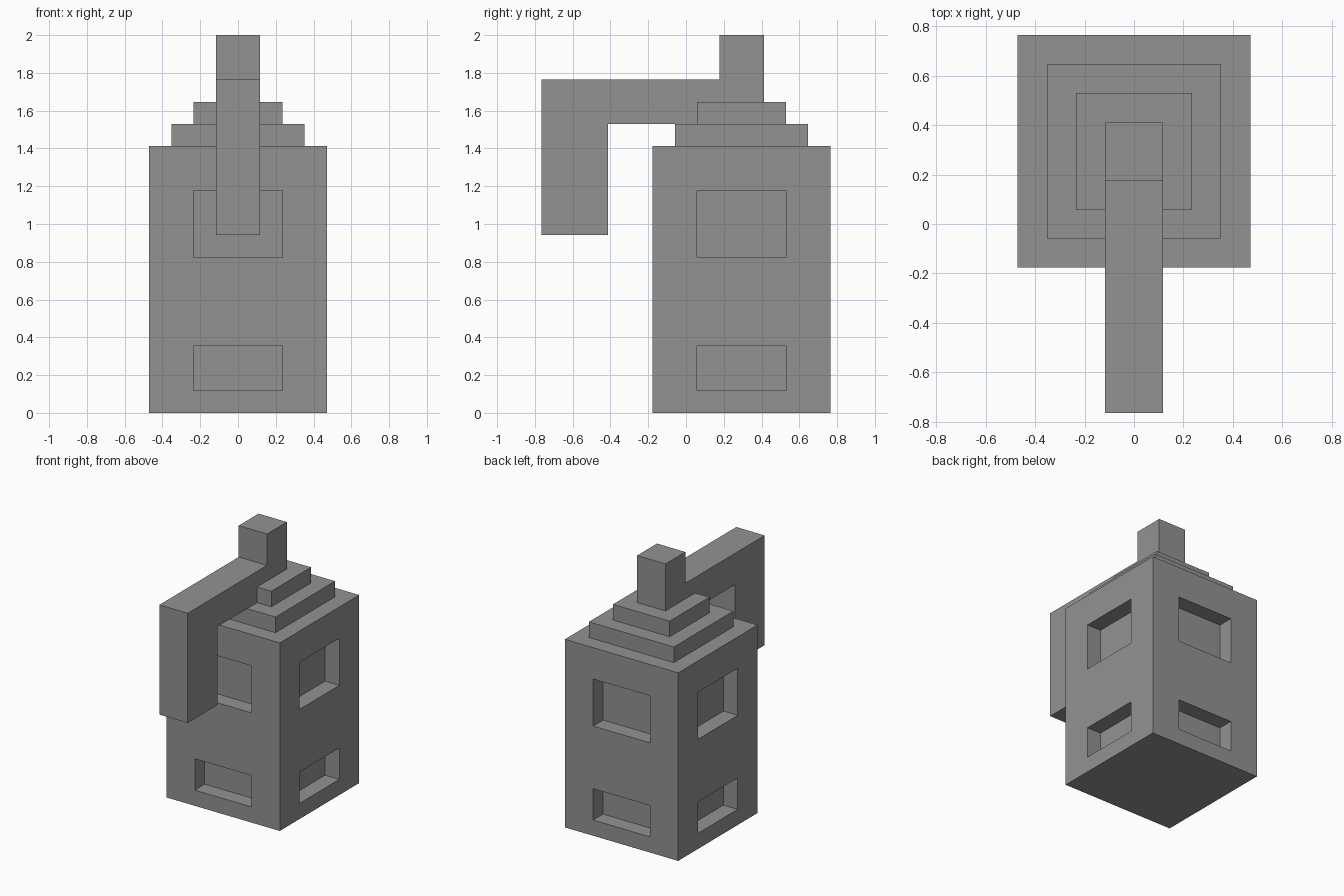
import bpy, bmesh
from mathutils import Vector

old = bpy.data.objects.get("Cube")
if old:
    bpy.data.objects.remove(old, do_unlink=True)

U = 2 / 17          # building module
CY = 2.5 * U        # centre of the tower in y

stone = bpy.data.materials.new("grey stone")
stone.use_nodes = True
grey = (0.29, 0.29, 0.29, 1)
stone.diffuse_color = grey
stone.node_tree.nodes["Principled BSDF"].inputs["Base Color"].default_value = grey


def add_box(bm, centre, size):
    verts = bmesh.ops.create_cube(bm, size=1)["verts"]
    for v in verts:
        v.co = Vector(c + s * k for c, s, k in zip(centre, size, v.co))


def finish(name, bm):
    bmesh.ops.recalc_face_normals(bm, faces=bm.faces)
    mesh = bpy.data.meshes.new(name)
    bm.to_mesh(mesh)
    bm.free()
    mesh.materials.append(stone)
    obj = bpy.data.objects.new(name, mesh)
    bpy.context.collection.objects.link(obj)
    return obj


def block(name, half, z0, z1):
    bm = bmesh.new()
    add_box(bm, (0, CY, (z0 + z1) / 2 * U), (2 * half * U, 2 * half * U, (z1 - z0) * U))
    return finish(name, bm)


# Tower body and stepped roof
body = block("tower_body", 4, 0, 12)
block("lower_roof_step", 3, 12, 13)
block("upper_roof_step", 2, 13, 14)

# Window recesses, one module deep, on all four sides
bm = bmesh.new()
for z0, z1 in ((1, 3), (7, 10)):
    z, h = (z0 + z1) / 2 * U, (z1 - z0) * U
    for side in (-1, 1):
        add_box(bm, (0, CY + side * 4 * U, z), (4 * U, 2 * U, h))
        add_box(bm, (side * 4 * U, CY, z), (2 * U, 4 * U, h))
cutter = finish("window_cutter", bm)
cutter.hide_render = True
cutter.hide_set(True)
cut = body.modifiers.new("window_recesses", "BOOLEAN")
cut.operation = "DIFFERENCE"
cut.solver = "EXACT"
cut.object = cutter

# Bake the recesses and discard the cutter
graph = bpy.context.evaluated_depsgraph_get()
carved = bpy.data.meshes.new_from_object(body.evaluated_get(graph))
body.modifiers.clear()
body.data = carved
bpy.data.objects.remove(cutter, do_unlink=True)

# Overhanging arm with its drop and the top post, extruded from a side profile
profile = [(-6.5, 8), (-3.5, 8), (-3.5, 13), (3.5, 13),
           (3.5, 17), (1.5, 17), (1.5, 15), (-6.5, 15)]
bm = bmesh.new()
face = bm.faces.new([bm.verts.new((-U, y * U, z * U)) for y, z in profile])
side = bmesh.ops.extrude_face_region(bm, geom=[face])["geom"]
bmesh.ops.translate(bm, vec=(2 * U, 0, 0),
                    verts=[g for g in side if isinstance(g, bmesh.types.BMVert)])
finish("arm_and_post", bm)
